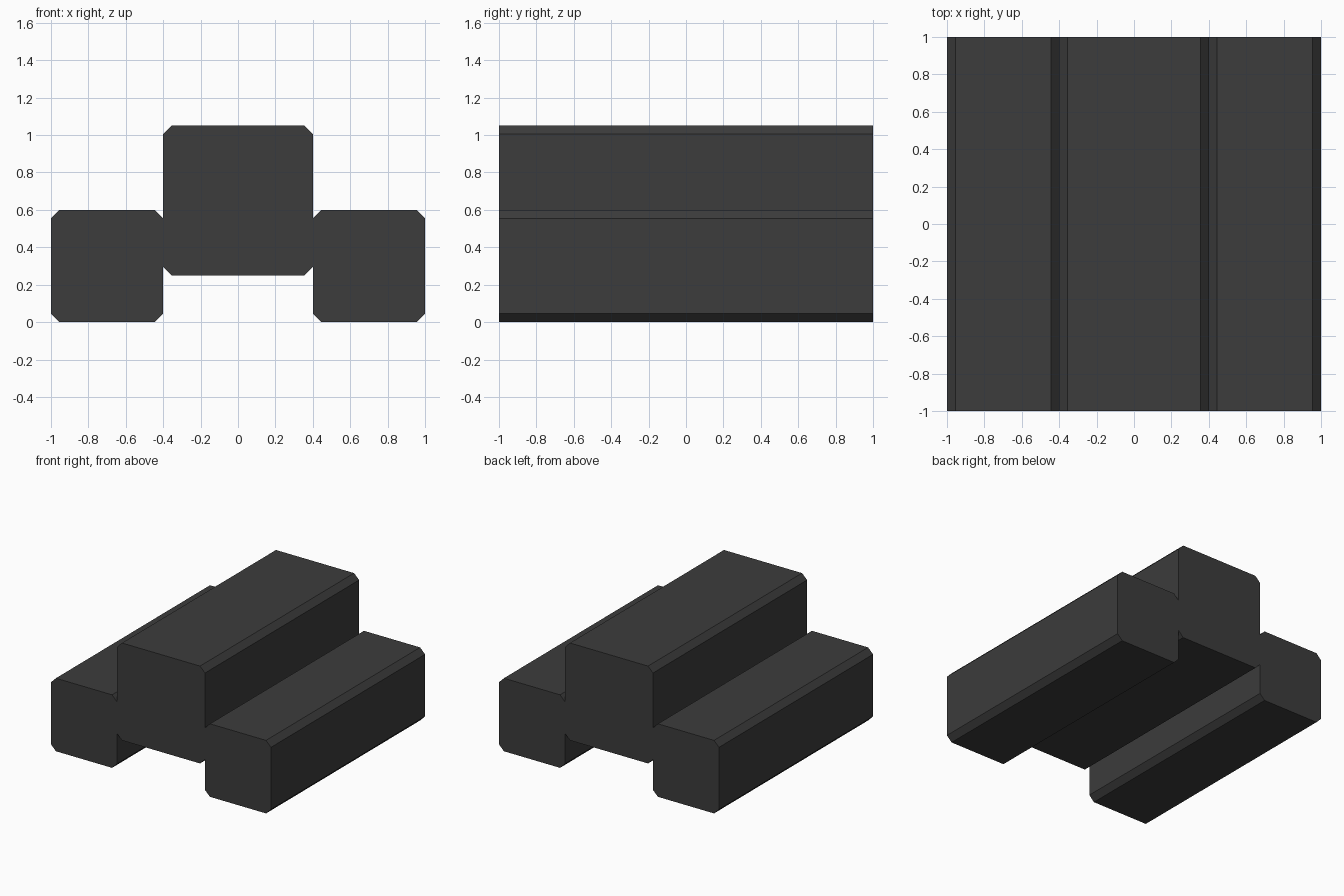
import bpy
import bmesh

cube = bpy.data.objects.get("Cube")
if cube:
    bpy.data.objects.remove(cube, do_unlink=True)

LENGTH = 2.0
CHAMFER = 0.045

dark_grey = bpy.data.materials.new("dark_grey")
dark_grey.use_nodes = True
colour = (0.045, 0.045, 0.045, 1)
dark_grey.diffuse_color = colour
dark_grey.node_tree.nodes["Principled BSDF"].inputs["Base Color"].default_value = colour


def chamfered_bar(name, x, z_bottom, width, height):
    """Box along y whose four long edges are chamfered."""
    bm = bmesh.new()
    bmesh.ops.create_cube(bm, size=1)
    bmesh.ops.scale(bm, vec=(width, LENGTH, height), verts=bm.verts)
    long_edges = [e for e in bm.edges
                  if abs(e.verts[0].co.y - e.verts[1].co.y) > LENGTH / 2]
    bmesh.ops.bevel(bm, geom=long_edges, offset=CHAMFER, offset_type='OFFSET',
                    segments=1, affect='EDGES')
    mesh = bpy.data.meshes.new(name)
    bm.to_mesh(mesh)
    bm.free()
    mesh.materials.append(dark_grey)
    bar = bpy.data.objects.new(name, mesh)
    bar.location = (x, 0, z_bottom + height / 2)
    bpy.context.collection.objects.link(bar)
    return bar


# Raised middle bar
chamfered_bar("centre_bar", 0, 0.25, 0.8, 0.8)

# Lower bars on both sides
for side, sign in (("left", 1), ("right", -1)):
    chamfered_bar(side + "_bar", sign * 0.7, 0, 0.6, 0.6)
